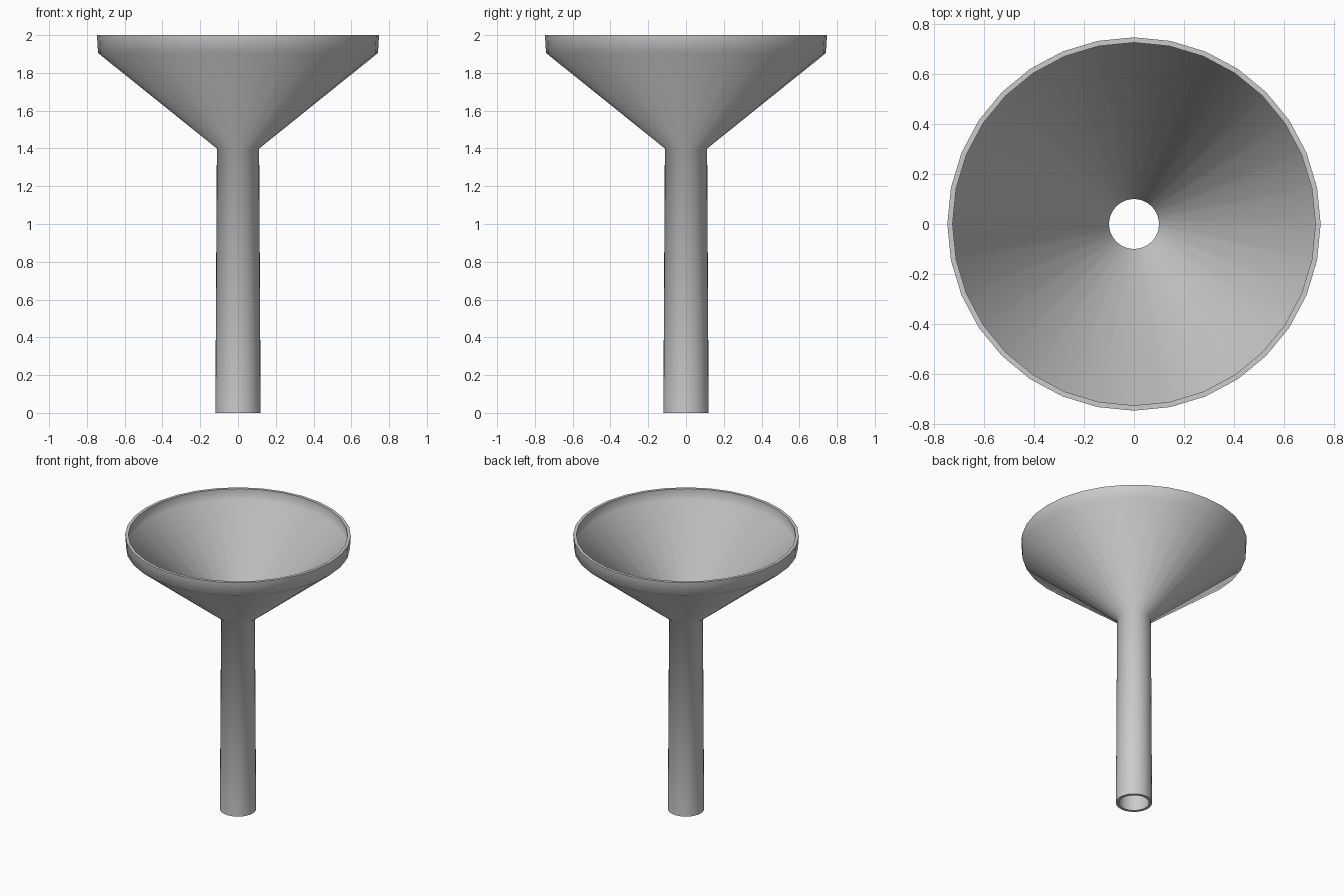
import bpy, bmesh, math

if "Cube" in bpy.data.objects:
    bpy.data.objects.remove(bpy.data.objects["Cube"])

SIDES = 32
# Closed wall cross-section (radius, height): outside going up, inside going down
PROFILE = [
    (0.120, 0.00), (0.112, 1.40), (0.741, 1.905), (0.747, 2.00),
    (0.726, 2.00), (0.726, 1.918), (0.100, 1.415), (0.100, 0.00),
]


def lathe(name, profile, sides):
    bm = bmesh.new()
    rings = []
    for r, z in profile:
        rings.append([bm.verts.new((r * math.cos(2 * math.pi * i / sides),
                                    r * math.sin(2 * math.pi * i / sides), z))
                      for i in range(sides)])
    for k, a in enumerate(rings):
        b = rings[(k + 1) % len(rings)]
        for i in range(sides):
            j = (i + 1) % sides
            bm.faces.new((a[i], a[j], b[j], b[i]))
    bmesh.ops.recalc_face_normals(bm, faces=bm.faces)
    mesh = bpy.data.meshes.new(name)
    bm.to_mesh(mesh)
    bm.free()
    obj = bpy.data.objects.new(name, mesh)
    bpy.context.collection.objects.link(obj)
    return obj


# Funnel: bowl, collar and spout in one hollow wall
funnel = lathe("funnel", PROFILE, SIDES)
bpy.context.view_layer.objects.active = funnel
funnel.select_set(True)
bpy.ops.object.shade_smooth_by_angle(angle=math.radians(60))
